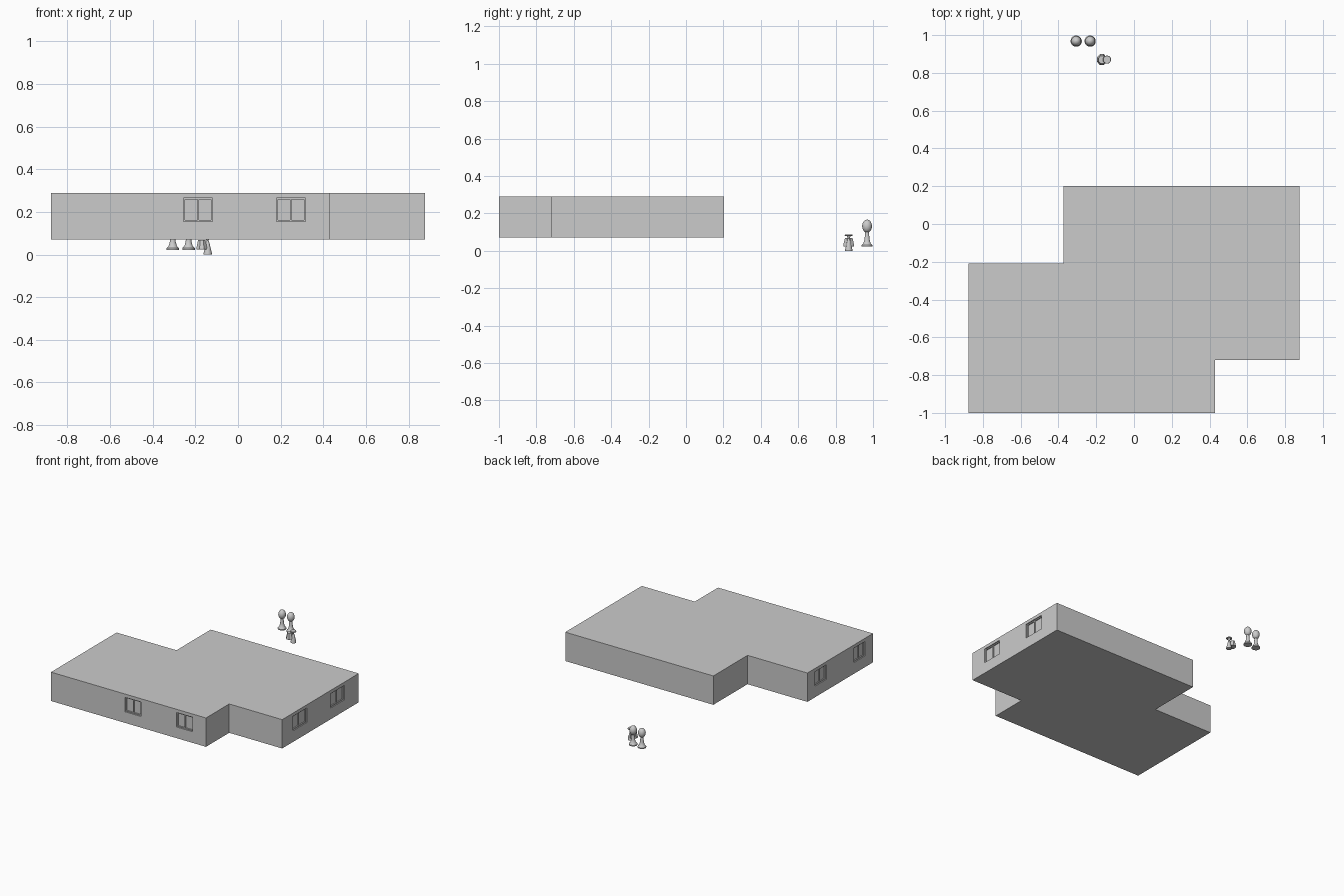
import bpy, bmesh, math
from mathutils import Matrix, Vector

if "Cube" in bpy.data.objects:
    bpy.data.objects.remove(bpy.data.objects["Cube"])


def make_object(name, bm):
    mesh = bpy.data.meshes.new(name)
    bmesh.ops.recalc_face_normals(bm, faces=bm.faces)
    bm.to_mesh(mesh)
    bm.free()
    ob = bpy.data.objects.new(name, mesh)
    bpy.context.collection.objects.link(ob)
    return ob


def add_box(bm, lo, hi, matrix=Matrix()):
    lo, hi = Vector(lo), Vector(hi)
    m = matrix @ Matrix.Translation((lo + hi) / 2) @ Matrix.Diagonal((*(hi - lo), 1))
    bmesh.ops.create_cube(bm, size=1, matrix=m)


def prism(name, outline, z0, z1):
    bm = bmesh.new()
    face = bm.faces.new([bm.verts.new((x, y, z0)) for x, y in outline])
    top = bmesh.ops.extrude_face_region(bm, geom=[face], use_keep_orig=True)
    verts = [v for v in top["geom"] if isinstance(v, bmesh.types.BMVert)]
    bmesh.ops.translate(bm, verts=verts, vec=(0, 0, z1 - z0))
    return make_object(name, bm)


def lathe(name, profile, loc, sides=16, scale=(1, 1), smooth=True):
    bm = bmesh.new()
    rings = []
    for r, z in profile:
        rings.append([bm.verts.new((loc[0] + r * scale[0] * math.cos(a),
                                    loc[1] + r * scale[1] * math.sin(a), z))
                      for a in (2 * math.pi * (i + 0.5) / sides for i in range(sides))])
    for a, b in zip(rings, rings[1:]):
        for i in range(sides):
            j = (i + 1) % sides
            bm.faces.new((a[i], a[j], b[j], b[i]))
    bm.faces.new(rings[0])
    bm.faces.new(rings[-1])
    ob = make_object(name, bm)
    if smooth:
        bpy.ops.object.select_all(action='DESELECT')
        ob.select_set(True)
        bpy.context.view_layer.objects.active = ob
        bpy.ops.object.shade_smooth_by_angle()
    return ob


# Building block with two stepped corners
OUTLINE = [(-0.877, -1), (0.43, -1), (0.43, -0.72), (0.877, -0.72),
           (0.877, 0.202), (-0.372, 0.202), (-0.372, -0.21), (-0.877, -0.21)]
house = prism("house_walls", OUTLINE, 0.07, 0.286)
prism("flat_roof", OUTLINE, 0.286, 0.29)

# Windows: wall position, heading, width
WINDOWS = [(-0.187, -1, 0, 0.136), (0.248, -1, 0, 0.136),
           (0.877, -0.508, 90, 0.168), (0.877, -0.053, 90, 0.168),
           (-0.877, -0.372, -90, 0.136), (-0.877, -0.838, -90, 0.136)]
Z0, Z1, DEPTH, BAR = 0.155, 0.265, 0.016, 0.007
cut = bmesh.new()
for n, (x, y, heading, width) in enumerate(WINDOWS, 1):
    m = Matrix.Translation((x, y, 0)) @ Matrix.Rotation(math.radians(heading), 4, 'Z')
    h = width / 2
    add_box(cut, (-h, -0.02, Z0), (h, DEPTH, Z1), m)
    bm = bmesh.new()
    y0, y1 = 0.008, DEPTH + 0.002
    for lo, hi in (((-h, Z0), (-h + BAR, Z1)), ((h - BAR, Z0), (h, Z1)),
                   ((-h, Z0), (h, Z0 + BAR)), ((-h, Z1 - BAR), (h, Z1)),
                   ((-BAR / 2, Z0), (BAR / 2, Z1))):
        add_box(bm, (lo[0], y0, lo[1]), (hi[0], y1, hi[1]), m)
    make_object(f"window_frame_{n}", bm)
cutter = make_object("window_cutter", cut)
cutter.hide_render = True
cutter.hide_viewport = True
mod = house.modifiers.new("window_openings", 'BOOLEAN')
mod.operation = 'DIFFERENCE'
mod.object = cutter
mod.solver = 'EXACT'

# Two pedestals, each with an egg-shaped head
pedestal = [(0.03, 0.022), (0.03, 0.03), (0.02, 0.04), (0.014, 0.06), (0.010, 0.1)]
egg = [(0.0265 * math.sin(t) + 0.0003, 0.132 - 0.035 * math.cos(t))
       for t in (math.pi * i / 10 for i in range(11))]
for n, x in enumerate((-0.306, -0.232), 1):
    lathe(f"pedestal_{n}", pedestal, (x, 0.968))
    lathe(f"egg_head_{n}", egg, (x, 0.968))

# Small fixture: eight-sided body, flared foot, oval top on a stem
lathe("fixture_body", [(0.03, 0.024), (0.03, 0.03), (0.021, 0.068)],
      (-0.17, 0.87), 8, (0.9, 1.05), False)
lathe("fixture_foot", [(0.02, 0.0), (0.02, 0.008), (0.009, 0.05)],
      (-0.142, 0.87), 12)
lathe("fixture_stem", [(0.012, 0.045), (0.005, 0.066), (0.012, 0.082)],
      (-0.143, 0.87), 12)
lathe("fixture_top", [(0.02, 0.08), (0.022, 0.084), (0.02, 0.088)],
      (-0.143, 0.87), 16, (1, 1))
